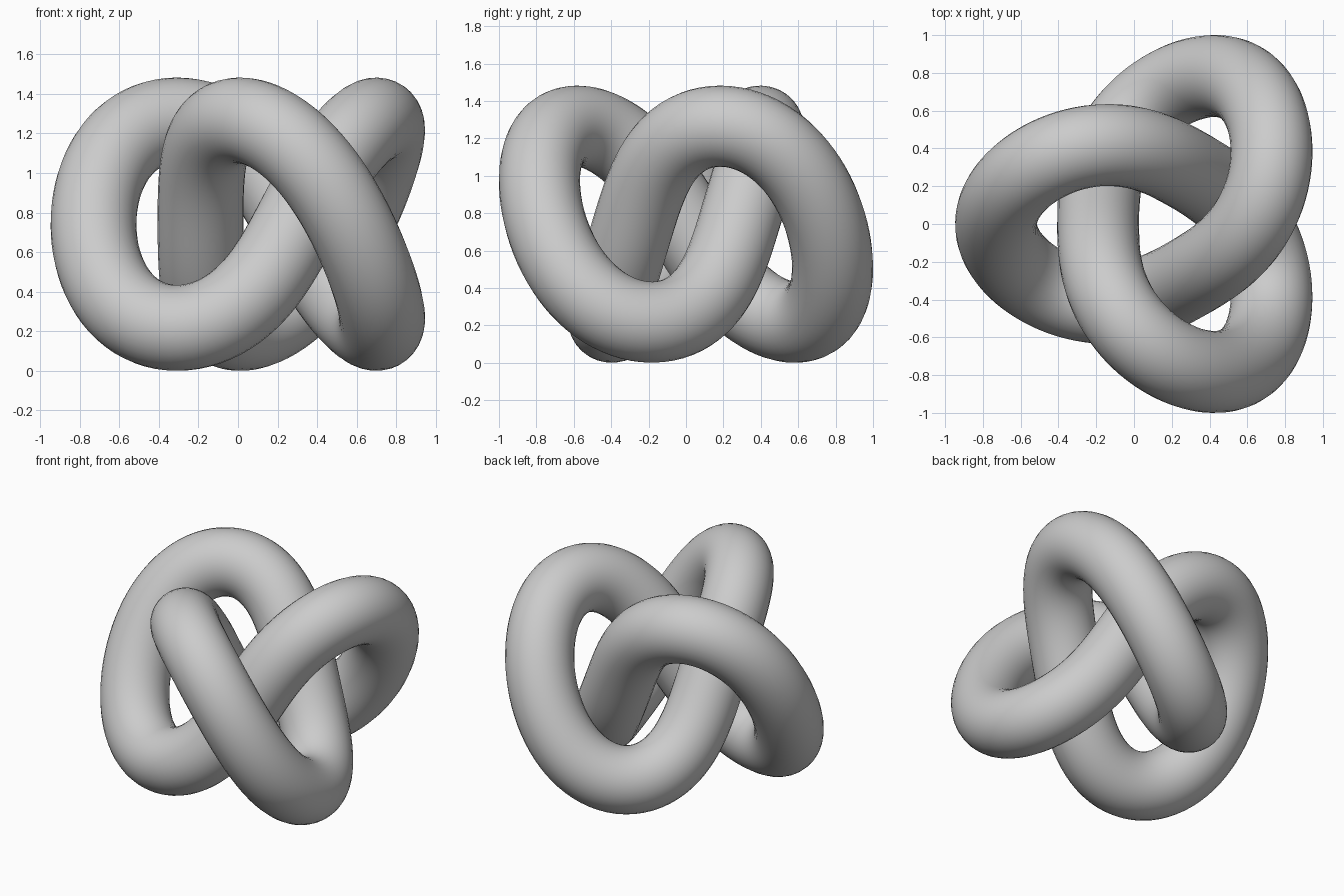
import bpy
from math import sin, cos, pi

cube = bpy.data.objects.get("Cube")
if cube:
    bpy.data.objects.remove(cube, do_unlink=True)

# Proportions of the trefoil knot
RING = 0.594       # mean distance of the path from the axis
SWING = 0.27       # in and out movement
SWAY = 0.314       # angular lag that rounds the lobes
RISE = 0.524       # up and down movement
TUBE = 0.217       # radius of the tube
STEPS = 240
CENTRE_X = 0.134


def knot_point(t):
    radius = RING + SWING * cos(3 * t)
    angle = pi + 2 * t - SWAY * sin(3 * t)
    return (CENTRE_X + radius * cos(angle),
            radius * sin(angle),
            TUBE + RISE - RISE * sin(3 * t),
            1)


# Closed path with a round bevel
curve = bpy.data.curves.new("knot_path", "CURVE")
curve.dimensions = "3D"
curve.twist_mode = "MINIMUM"
curve.bevel_depth = TUBE
curve.bevel_resolution = 14
spline = curve.splines.new("POLY")
spline.points.add(STEPS - 1)
for i, point in enumerate(spline.points):
    point.co = knot_point(2 * pi * i / STEPS)
spline.use_cyclic_u = True
spline.use_smooth = True

# Plain grey finish
grey = bpy.data.materials.new("light_grey")
grey.use_nodes = True
colour = (0.6, 0.6, 0.6, 1)
grey.diffuse_color = colour
grey.node_tree.nodes["Principled BSDF"].inputs["Base Color"].default_value = colour
curve.materials.append(grey)

# Turn the path into a smooth mesh tube
knot = bpy.data.objects.new("knot_tube", curve)
bpy.context.collection.objects.link(knot)
bpy.ops.object.select_all(action="DESELECT")
knot.select_set(True)
bpy.context.view_layer.objects.active = knot
bpy.ops.object.convert(target="MESH")
bpy.ops.object.shade_smooth()
